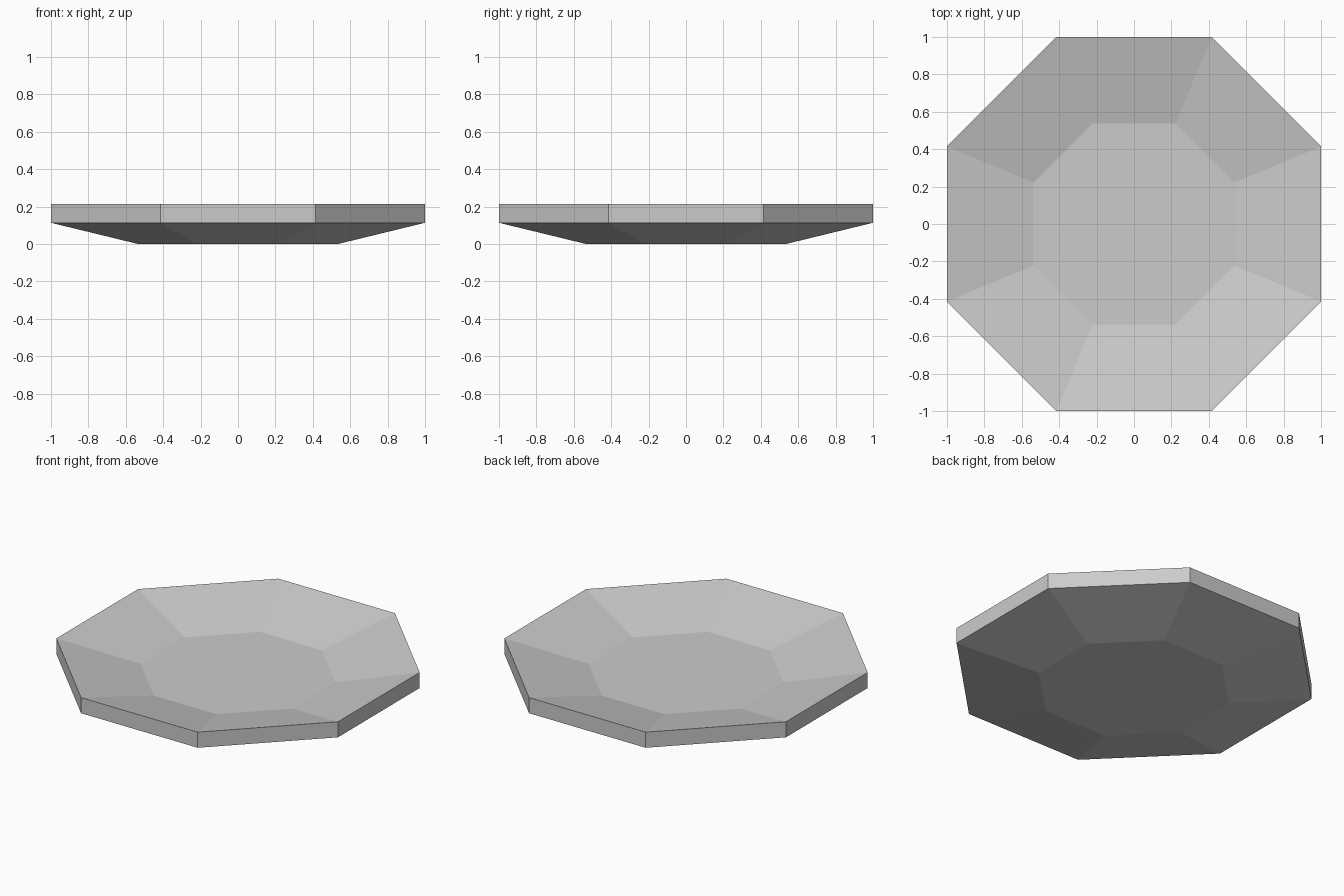
import bpy
import bmesh
from math import cos, sin, pi

cube = bpy.data.objects.get("Cube")
if cube:
    bpy.data.objects.remove(cube, do_unlink=True)

SIDES = 8
FLOOR, RIM = 0.536, 1.0                # flat-to-flat half widths
RINGS = [(FLOOR, 0.0), (RIM, 0.113),   # underside and foot of the rim
         (RIM, 0.213), (FLOOR, 0.1)]   # top of the rim and dish floor

# Plain grey material
grey = bpy.data.materials.new("light grey")
grey.use_nodes = True
colour = (0.6, 0.6, 0.6, 1)
grey.diffuse_color = colour
grey.node_tree.nodes["Principled BSDF"].inputs["Base Color"].default_value = colour


def octagon(bm, half_width, z):
    radius = half_width / cos(pi / SIDES)
    angles = [(i + 0.5) * 2 * pi / SIDES for i in range(SIDES)]
    return [bm.verts.new((radius * cos(a), radius * sin(a), z)) for a in angles]


# Octagonal dish: sloped underside, upright rim, sunken floor
bm = bmesh.new()
rings = [octagon(bm, w, z) for w, z in RINGS]
for low, high in zip(rings, rings[1:]):
    for i in range(SIDES):
        j = (i + 1) % SIDES
        bm.faces.new((low[i], low[j], high[j], high[i]))
bm.faces.new(rings[0][::-1])
bm.faces.new(rings[-1])
bmesh.ops.recalc_face_normals(bm, faces=bm.faces)

mesh = bpy.data.meshes.new("octagonal_dish")
bm.to_mesh(mesh)
bm.free()
mesh.materials.append(grey)
bpy.context.collection.objects.link(bpy.data.objects.new("octagonal_dish", mesh))
